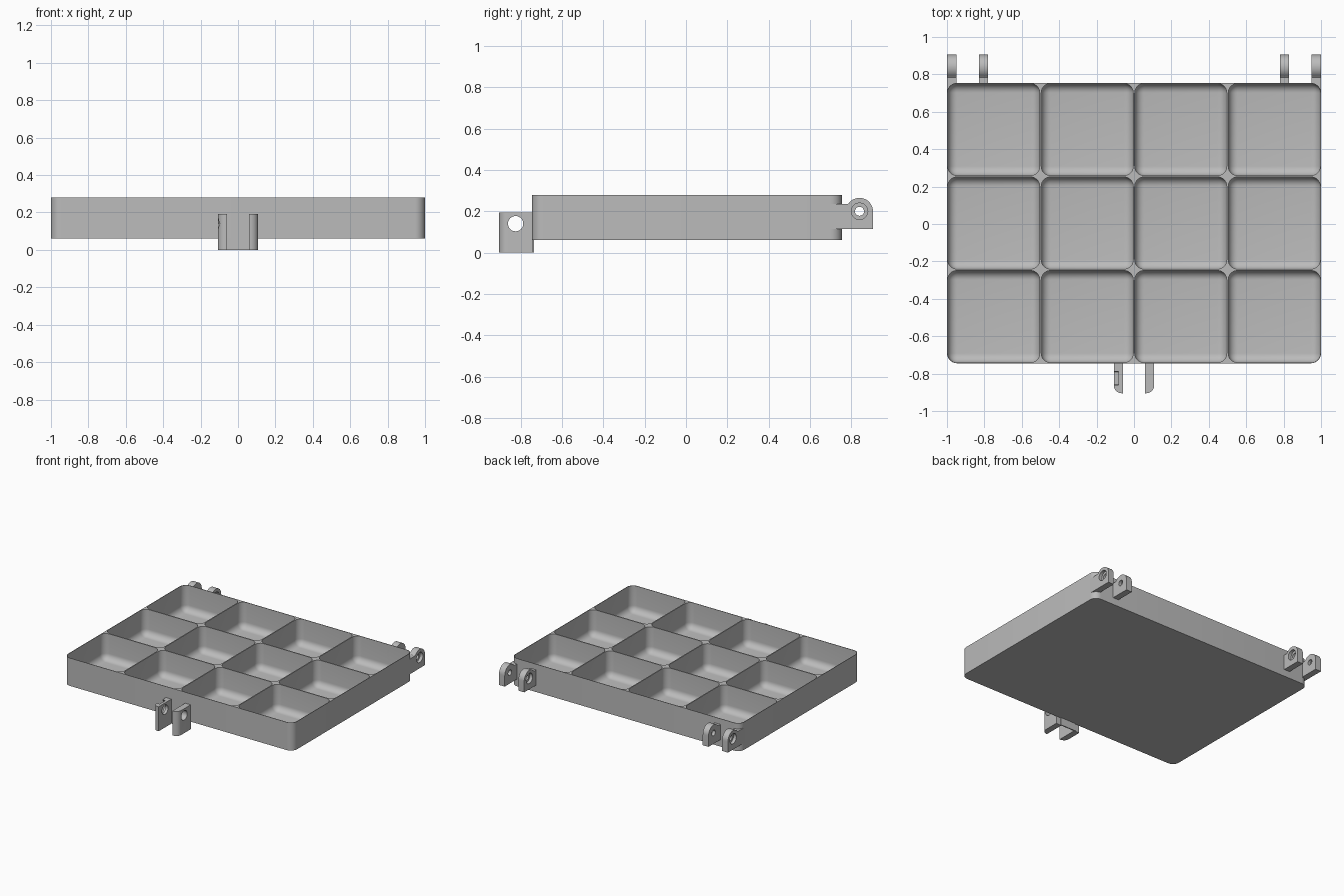
import bpy, bmesh, math
from mathutils import Matrix

if "Cube" in bpy.data.objects:
    bpy.data.objects.remove(bpy.data.objects["Cube"], do_unlink=True)

grey = bpy.data.materials.new("plain grey")
grey.use_nodes = True
grey.diffuse_color = (0.5, 0.5, 0.5, 1)
grey.node_tree.nodes["Principled BSDF"].inputs["Base Color"].default_value = (0.5, 0.5, 0.5, 1)


def to_object(name, bm):
    bmesh.ops.recalc_face_normals(bm, faces=bm.faces)
    mesh = bpy.data.meshes.new(name)
    bm.to_mesh(mesh)
    bm.free()
    mesh.materials.append(grey)
    obj = bpy.data.objects.new(name, mesh)
    bpy.context.collection.objects.link(obj)
    return obj


def add_box(bm, x0, x1, y0, y1, z0, z1):
    size = Matrix.Diagonal((x1 - x0, y1 - y0, z1 - z0, 1))
    place = Matrix.Translation(((x0 + x1) / 2, (y0 + y1) / 2, (z0 + z1) / 2))
    return bmesh.ops.create_cube(bm, size=1, matrix=place @ size)["verts"]


def box_edges(verts, test):
    edges = {e for v in verts for e in v.link_edges}
    return [e for e in edges if test(e.verts[0].co, e.verts[1].co)]


def vertical(a, b):
    return abs(a.z - b.z) > 0.01


def round_edges(bm, edges, radius, segments=8):
    bmesh.ops.bevel(bm, geom=edges, offset=radius, segments=segments,
                    profile=0.5, affect='EDGES')


def prism_x(name, profile, x0, x1):
    """Extrude a (y, z) outline along x."""
    bm = bmesh.new()
    face = bm.faces.new([bm.verts.new((x0, y, z)) for y, z in profile])
    ext = bmesh.ops.extrude_face_region(bm, geom=[face])["geom"]
    verts = [g for g in ext if isinstance(g, bmesh.types.BMVert)]
    bmesh.ops.translate(bm, verts=verts, vec=(x1 - x0, 0, 0))
    return to_object(name, bm)


def circle(y, z, radius, sides):
    return [(y + radius * math.cos(math.tau * i / sides),
             z + radius * math.sin(math.tau * i / sides)) for i in range(sides)]


def cut(obj, cutter, keep=False):
    mod = obj.modifiers.new("cut", 'BOOLEAN')
    mod.operation, mod.solver, mod.object = 'DIFFERENCE', 'EXACT', cutter
    bpy.context.view_layer.objects.active = obj
    with bpy.context.temp_override(object=obj, active_object=obj):
        bpy.ops.object.modifier_apply(modifier=mod.name)
    if not keep:
        bpy.data.objects.remove(cutter, do_unlink=True)


FRONT, BACK, BASE, TOP = -0.745, 0.755, 0.06, 0.28

# Tray body with rounded upright corners
bm = bmesh.new()
body = add_box(bm, -1, 1, FRONT, BACK, BASE, TOP)
round_edges(bm, box_edges(body, vertical), 0.055)
tray = to_object("tray", bm)

# Compartment cutters: four by three, rounded at the corners and floor
bm = bmesh.new()
half, floor = 0.246, BASE + 0.015
for col in range(4):
    for row in range(3):
        x, y = -0.75 + 0.5 * col, FRONT + 0.25 + 0.5 * row
        cell = add_box(bm, x - half, x + half, y - half, y + half, floor, TOP + 0.1)
        round_edges(bm, box_edges(cell, lambda a, b: min(a.z, b.z) < TOP), 0.05)
cells = to_object("compartment_cutter", bm)
cut(tray, cells, keep=True)

# Hinge lugs: round head on a neck, recessed on the side away from the partner
HY, HZ, HR = 0.84, 0.2, 0.065
arc = [(HY + HR * math.cos(math.radians(a)), HZ + HR * math.sin(math.radians(a)))
       for a in range(0, 145, 9)]
lug_outline = ([(0.7, 0.115), (HY + HR, 0.115)] + arc
               + [(0.782, 0.235), (0.7, 0.235)])
lugs = []
for side, label in ((1, "left"), (-1, "right")):
    for place, a, b, recess in (("outer", 0.95, 1.0, 1.0), ("inner", 0.78, 0.83, 0.78)):
        lug = prism_x(f"{label}_{place}_hinge_lug", lug_outline,
                      *sorted((side * a, side * b)))
        cut(lug, prism_x("pin_hole", circle(HY, HZ, 0.022, 24),
                         *sorted((side * (a - 0.1), side * (b + 0.1)))))
        cut(lug, prism_x("pin_recess", circle(HY, HZ, 0.04, 24),
                         *sorted((side * (recess - 0.025), side * (recess + 0.025)))))
        cut(lug, cells, keep=True)
        lugs.append(lug)
bpy.data.objects.remove(cells, do_unlink=True)

# Front clasp: two bored plates with a rounded outer front corner
CY, CZ = -0.825, 0.14
plates = []
for side, label in ((1, "left"), (-1, "right")):
    bm = bmesh.new()
    verts = add_box(bm, *sorted((side * 0.06, side * 0.108)), -0.905, FRONT + 0.002, 0, 0.193)
    corner = box_edges(verts, lambda a, b: vertical(a, b) and a.y < -0.8
                       and abs(a.x) > 0.1)
    round_edges(bm, corner, 0.043)
    plate = to_object(f"{label}_clasp_plate", bm)
    cut(plate, prism_x("bolt_hole", circle(CY, CZ, 0.037, 32), *sorted((0, side * 0.2))))
    plates.append(plate)

# Six-sided nut pocket in the right plate
cut(plates[1], prism_x("nut_pocket", circle(CY, CZ, 0.066, 6), -0.2, -0.082))

# Thin web joining the plates under the tray edge
bm = bmesh.new()
add_box(bm, -0.07, 0.07, FRONT, FRONT + 0.008, 0, BASE + 0.003)
web = to_object("clasp_web", bm)

# Smooth the rounded surfaces, keep the corners crisp
for obj in [tray, web] + lugs + plates:
    bpy.ops.object.select_all(action='DESELECT')
    obj.select_set(True)
    bpy.context.view_layer.objects.active = obj
    bpy.ops.object.shade_smooth_by_angle(angle=math.radians(30))
